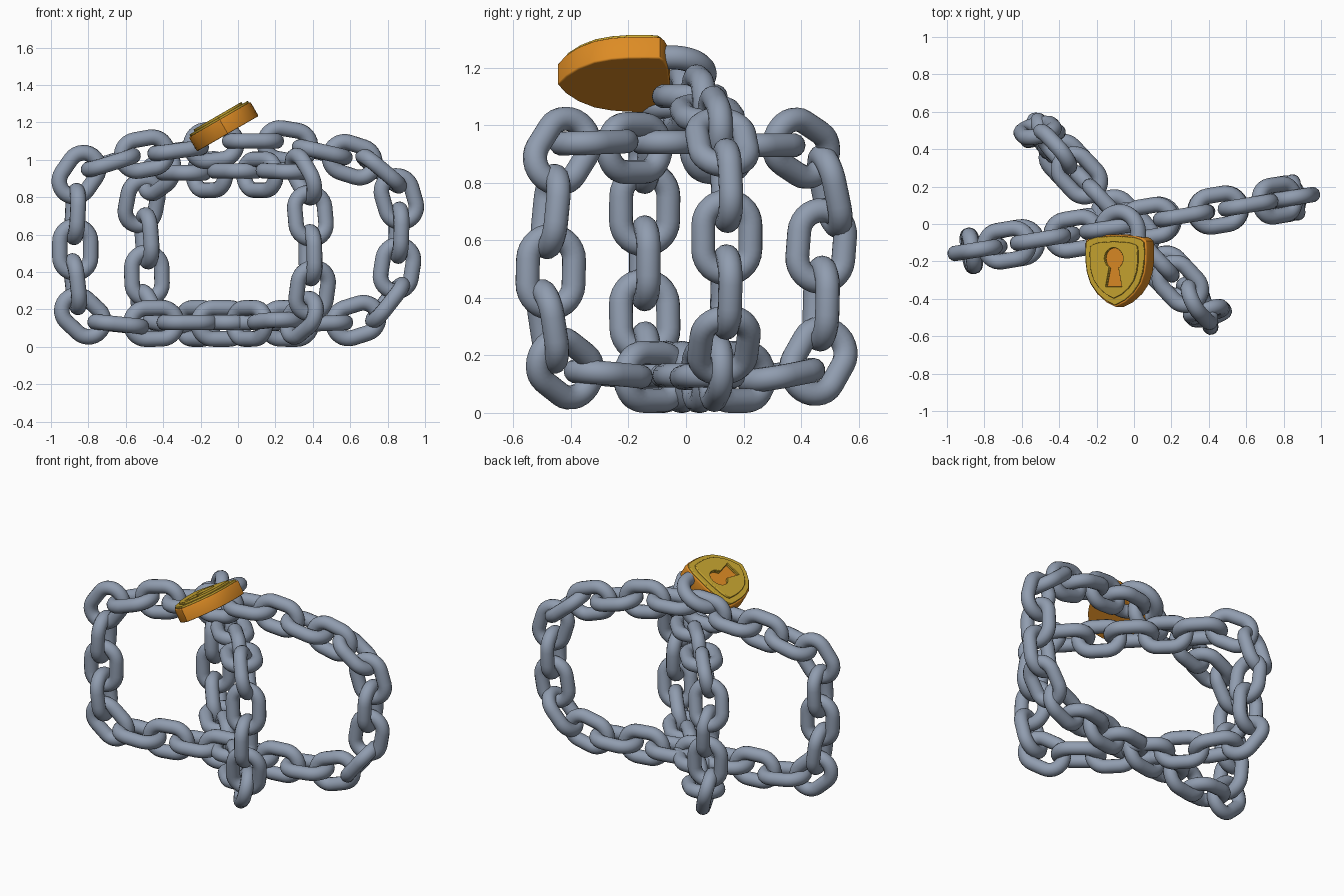
import bpy, bmesh, math
from mathutils import Vector, Matrix

if "Cube" in bpy.data.objects:
    bpy.data.objects.remove(bpy.data.objects["Cube"])


def mat(name, col):
    m = bpy.data.materials.new(name)
    m.diffuse_color = (*col, 1)
    m.use_nodes = True
    m.node_tree.nodes["Principled BSDF"].inputs["Base Color"].default_value = m.diffuse_color
    return m


STEEL = mat("blue_grey_steel", (0.28, 0.335, 0.43))
ORANGE = mat("orange_brass", (0.72, 0.26, 0.018))
YELLOW = mat("yellow_brass", (0.58, 0.38, 0.03))
TUBE = 0.042


def sweep(bm, path, frame, closed):
    """Round tube along a flat path of (along, across) points in a given frame."""
    n, sides, rings = len(path), 14, []
    for i, (a, b) in enumerate(path):
        p, q = path[i - 1], path[(i + 1) % n]
        if not closed:
            p, q = path[max(i - 1, 0)], path[min(i + 1, n - 1)]
        t = Vector((q[0] - p[0], q[1] - p[1])).normalized()
        ring = []
        for k in range(sides):
            w = 2 * math.pi * k / sides
            c, s = TUBE * math.cos(w), TUBE * math.sin(w)
            ring.append(bm.verts.new(frame @ Vector((a + t.y * c, b - t.x * c, s))))
        rings.append(ring)
    for i in range(n if closed else n - 1):
        r0, r1 = rings[i], rings[(i + 1) % n]
        for k in range(sides):
            j = (k + 1) % sides
            bm.faces.new((r0[k], r0[j], r1[j], r1[k]))


def finish(bm, name, material):
    bmesh.ops.recalc_face_normals(bm, faces=bm.faces)
    me = bpy.data.meshes.new(name)
    bm.to_mesh(me)
    bm.free()
    me.materials.append(material)
    for p in me.polygons:
        p.use_smooth = True
    ob = bpy.data.objects.new(name, me)
    bpy.context.collection.objects.link(ob)
    return ob


# One chain link: stadium centre line
LINK = []
for side in (1, -1):
    for i in range(15):
        w = math.pi * (i / 14 - 0.5)
        LINK.append((side * (0.042 + 0.083 * math.cos(w)), side * 0.083 * math.sin(w)))


def chain(name, centres, face_axis):
    """Links at the given centres; every second link is turned a quarter."""
    bm = bmesh.new()
    n = len(centres)
    for i, c in enumerate(centres):
        t = (centres[(i + 1) % n] - centres[i - 1]).normalized()
        normal = (face_axis - t * face_axis.dot(t)).normalized()
        if i % 2:
            normal = t.cross(normal)
        across = normal.cross(t)
        frame = Matrix.Translation(c) @ Matrix((t, across, normal)).transposed().to_4x4()
        sweep(bm, LINK, frame, True)
    return finish(bm, name, STEEL)


# Long loop, centres as (x, z)
LONG = [(-.85, .92), (-.87, .71), (-.87, .52), (-.87, .335), (-.83, .165), (-.64, .12),
        (-.45, .125), (-.27, .13), (-.09, .125), (.09, .13), (.27, .125), (.45, .125),
        (.63, .14), (.80, .235), (.85, .42), (.86, .61), (.86, .79), (.765, .94),
        (.61, 1.0), (.45, 1.04), (.265, 1.08), (.08, 1.10), (-.13, 1.08), (-.32, 1.05),
        (-.50, 1.03), (-.68, .985)]
chain("long_chain_loop", [Vector((x, .165 * x, z)) for x, z in LONG],
      Vector((-.16, .99, 0)))

# Short crossing loop, centres as (y, z)
SHORT = [(-.42, .155), (-.48, .30), (-.47, .49), (-.47, .70), (-.43, .91), (-.32, .94),
         (-.18, .92), (-.04, .94), (.11, .92), (.26, .93), (.40, .92), (.50, .77),
         (.47, .58), (.47, .38), (.46, .18), (.33, .13), (.18, .125), (.03, .13),
         (-.12, .125), (-.27, .135)]
chain("short_chain_loop", [Vector((-.05 - .93 * y, y, z)) for y, z in SHORT],
      Vector((.96, .26, 0)))

# Padlock frame: tilted 30 degrees about y
LOCK = Matrix.Translation((-.077, 0, 1.178)) @ Matrix.Rotation(math.radians(-30), 4, 'Y')

# Shackle: half ring with two legs running into the body
arc = [(.115, -.13)]
arc += [(.115 * math.cos(math.pi * i / 24), -.05 + .115 * math.sin(math.pi * i / 24))
        for i in range(25)]
arc += [(-.115, -.13)]
bm = bmesh.new()
sweep(bm, arc, LOCK, False)
finish(bm, "padlock_shackle", STEEL)

# Shield outline (right half mirrored)
half = [(.12, -.062), (.165, -.075), (.186, -.09), (.19, -.13), (.189, -.20), (.18, -.26),
        (.158, -.32), (.115, -.375), (.06, -.418)]
SHIELD = [(0, -.055)] + half + [(0, -.445)] + [(-x, y) for x, y in reversed(half)]

# Keyhole outline: round top and flared slot
KEYHOLE = [(.058 * math.cos(math.radians(a)), -.185 + .058 * math.sin(math.radians(a)))
           for a in range(-60, 241, 15)]
KEYHOLE += [(-.05, -.335), (.05, -.335)]


def scaled(pts, s):
    return [(x * s, -.23 + (y + .23) * s) for x, y in pts]


def plate(name, outlines, z0, z1, bevel, material):
    """Filled outline (later outlines are holes) between two heights."""
    cu = bpy.data.curves.new(name, 'CURVE')
    cu.dimensions = '2D'
    cu.fill_mode = 'BOTH'
    cu.extrude = (z1 - z0) / 2 - bevel
    cu.bevel_depth = bevel
    cu.bevel_resolution = 2
    cu.offset = -bevel
    for pts in outlines:
        sp = cu.splines.new('POLY')
        sp.points.add(len(pts) - 1)
        for p, (x, y) in zip(sp.points, pts):
            p.co = (x, y, 0, 1)
        sp.use_cyclic_u = True
    cu.materials.append(material)
    ob = bpy.data.objects.new(name, cu)
    bpy.context.collection.objects.link(ob)
    ob.matrix_world = LOCK @ Matrix.Translation((0, 0, (z0 + z1) / 2))
    bpy.ops.object.select_all(action='DESELECT')
    ob.select_set(True)
    bpy.context.view_layer.objects.active = ob
    bpy.ops.object.convert(target='MESH')
    bpy.ops.object.shade_smooth_by_angle(angle=math.radians(35))


# Body, yellow face plate and raised centre plate with keyhole
plate("padlock_body", [SHIELD], -.045, .042, .006, ORANGE)
plate("padlock_face_plate", [scaled(SHIELD, .95), KEYHOLE], .040, .054, .004, YELLOW)
plate("padlock_raised_plate", [scaled(SHIELD, .78), KEYHOLE], .052, .066, .004, YELLOW)
